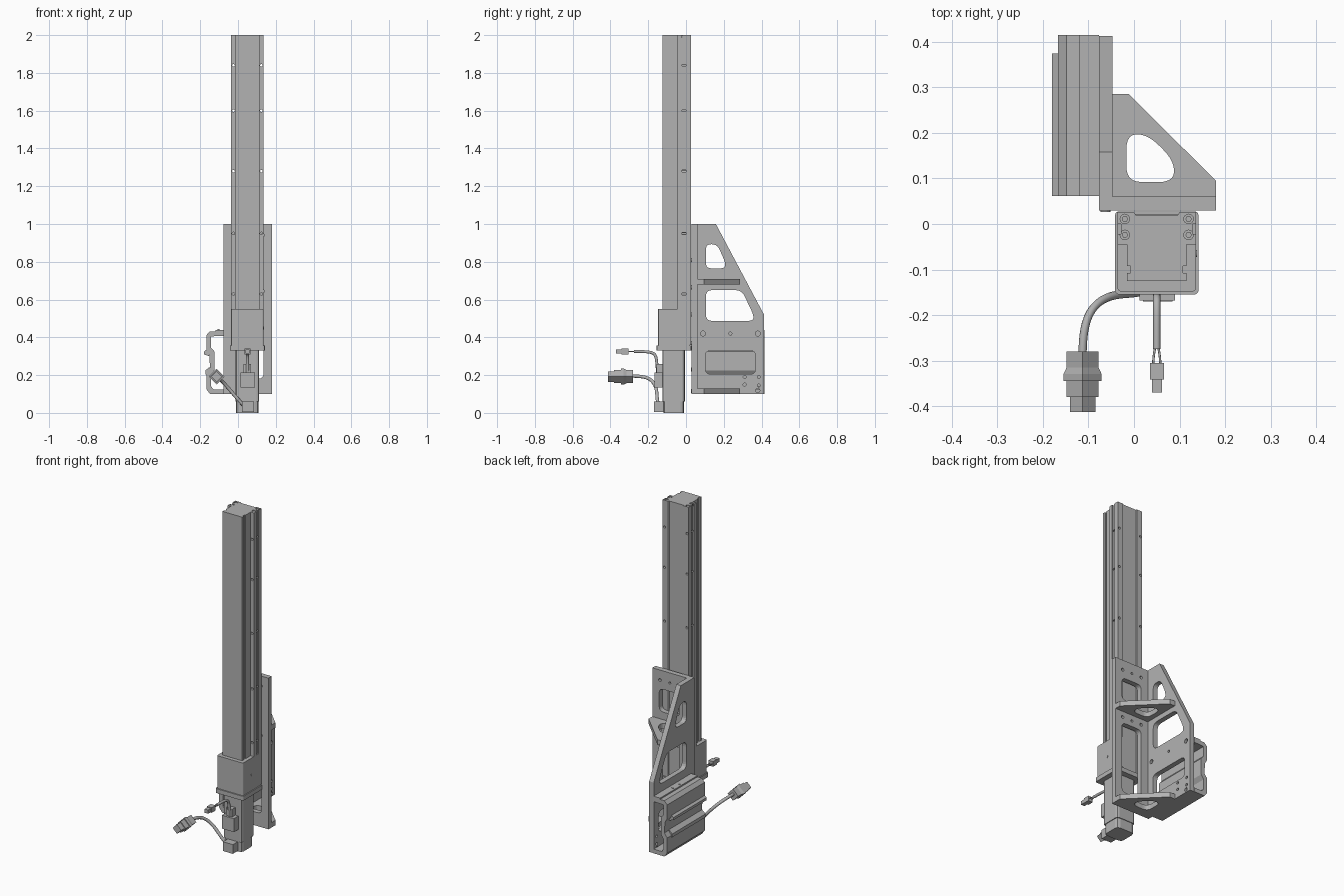
import bpy, bmesh, math
from mathutils import Vector, Matrix

if "Cube" in bpy.data.objects:
    bpy.data.objects.remove(bpy.data.objects["Cube"], do_unlink=True)

grey = bpy.data.materials.new("machined grey")
grey.use_nodes = True
COLOUR = (0.45, 0.45, 0.45, 1)
grey.diffuse_color = COLOUR
grey.node_tree.nodes["Principled BSDF"].inputs["Base Color"].default_value = COLOUR


def add(name, data):
    ob = bpy.data.objects.new(name, data)
    bpy.context.scene.collection.objects.link(ob)
    data.materials.append(grey)
    return ob


def rect(u0, u1, v0, v1):
    return [(u0, v0), (u1, v0), (u1, v1), (u0, v1)]


def rounded(pts, r, steps=5):
    """Replace each corner by a short curve."""
    out = []
    for i, p in enumerate(pts):
        p, a, b = Vector(p), Vector(pts[i - 1]), Vector(pts[(i + 1) % len(pts)])
        s = p + (a - p).normalized() * min(r, (a - p).length * 0.48)
        e = p + (b - p).normalized() * min(r, (b - p).length * 0.48)
        for k in range(steps + 1):
            t = k / steps
            out.append(tuple(s * (1 - t) ** 2 + p * 2 * t * (1 - t) + e * t * t))
    return out


def circle(u, v, r, n=16):
    return [(u + r * math.cos(math.tau * i / n), v + r * math.sin(math.tau * i / n)) for i in range(n)]


def prism(name, outline, axis, lo, hi, holes=()):
    """Extrude a flat outline with holes along an axis."""
    cu = bpy.data.curves.new(name, 'CURVE')
    cu.dimensions, cu.fill_mode, cu.extrude = '2D', 'BOTH', (hi - lo) / 2
    for loop in [outline, *holes]:
        sp = cu.splines.new('POLY')
        sp.points.add(len(loop) - 1)
        for pt, (u, v) in zip(sp.points, loop):
            pt.co = (u, v, 0, 1)
        sp.use_cyclic_u = True
    tmp = bpy.data.objects.new(name, cu)
    bpy.context.scene.collection.objects.link(tmp)
    dg = bpy.context.evaluated_depsgraph_get()
    me = bpy.data.meshes.new_from_object(tmp.evaluated_get(dg))
    bpy.data.objects.remove(tmp)
    mid = (lo + hi) / 2
    for vert in me.vertices:
        u, v, w = vert.co
        w += mid
        vert.co = {'x': (w, u, v), 'y': (u, w, v), 'z': (u, v, w)}[axis]
    bm = bmesh.new()
    bm.from_mesh(me)
    bmesh.ops.remove_doubles(bm, verts=bm.verts, dist=1e-5)
    bmesh.ops.recalc_face_normals(bm, faces=bm.faces)
    bm.to_mesh(me)
    bm.free()
    me.materials.clear()
    for poly in me.polygons:
        poly.use_smooth = False
    return add(name, me)


def box(name, x0, x1, y0, y1, z0, z1):
    return prism(name, rect(x0, x1, y0, y1), 'z', z0, z1)


def cones(name, x, z, parts, sides):
    """Stack of frusta along y: (y start, radius, y end, radius)."""
    bm = bmesh.new()
    for y0, r0, y1, r1 in parts:
        m = Matrix.Translation((x, (y0 + y1) / 2, z)) @ Matrix.Rotation(math.pi / 2, 4, 'X')
        bmesh.ops.create_cone(bm, cap_ends=True, segments=sides, radius1=r0, radius2=r1,
                              depth=abs(y1 - y0), matrix=m)
    me = bpy.data.meshes.new(name)
    bm.to_mesh(me)
    bm.free()
    return add(name, me)


def cable(name, pts, r):
    cu = bpy.data.curves.new(name, 'CURVE')
    cu.dimensions, cu.bevel_depth, cu.bevel_resolution = '3D', r, 3
    sp = cu.splines.new('NURBS')
    sp.points.add(len(pts) - 1)
    for pt, co in zip(sp.points, pts):
        pt.co = (*co, 1)
    sp.order_u, sp.use_endpoint_u, sp.resolution_u = 4, True, 8
    cu.use_fill_caps = True
    return add(name, cu)


# Tall actuator column: grooved half section mirrored about its centre line
CX = 0.05
half = [(0.065, -0.125), (0.065, -0.108), (0.058, -0.108), (0.058, -0.092), (0.065, -0.092),
        (0.065, -0.045), (0.086, -0.045), (0.086, -0.022), (0.079, -0.022), (0.079, 0),
        (0.086, 0), (0.086, 0.026), (0.05, 0.026), (0.046, 0.02)]
section = [(CX + u, v) for u, v in half] + [(CX - u, v) for u, v in reversed(half)]
column = prism("column", section, 'z', 0.36, 2.0)

# Mounting holes through the column flanges and counterbores in its top
cutters = []
for s in (-1, 1):
    for z in (0.63, 0.95, 1.28, 1.6, 1.84):
        cutters.append(prism("hole_cutter", circle(CX + s * 0.074, z, 0.007, 12), 'y', -0.1, 0.1))
    for y in (-0.024, 0.011):
        cutters.append(prism("bore_cutter", circle(CX + s * 0.070, y, 0.0105), 'z', 1.985, 2.05))
        prism("cap_screw", circle(CX + s * 0.070, y, 0.007, 6), 'z', 1.98, 1.997)
for cutter in cutters:
    mod = column.modifiers.new("cut", 'BOOLEAN')
    mod.operation, mod.solver, mod.object = 'DIFFERENCE', 'EXACT', cutter
dg = bpy.context.evaluated_depsgraph_get()
cut_mesh = bpy.data.meshes.new_from_object(column.evaluated_get(dg))
column.modifiers.clear()
column.data = cut_mesh
for cutter in cutters:
    bpy.data.objects.remove(cutter)

# Lower housing and flange
prism("housing", rounded(rect(-0.036, 0.136, -0.148, 0.022), 0.008), 'z', 0.355, 0.55)
prism("flange", rounded(rect(-0.042, 0.142, -0.155, 0.028), 0.012), 'z', 0.33, 0.356)
prism("housing_screw", circle(-0.065, 0.45, 0.008), 'x', 0.13, 0.138)

# Motor with end cap and plug blocks
motor = rect(-0.012, 0.112, -0.125, -0.006)
prism("motor_body", rounded(motor, 0.015, 2), 'z', 0.06, 0.335)
prism("motor_cap", rounded(rect(-0.01, 0.108, -0.12, -0.01), 0.02, 2), 'z', 0, 0.06)
box("cap_plug", 0.02, 0.085, -0.17, -0.11, 0.005, 0.06)
box("motor_plug", 0.012, 0.09, -0.168, -0.12, 0.135, 0.215)
box("plug_neck", 0.03, 0.07, -0.155, -0.12, 0.2, 0.26)

# Power cable with its stepped square connector
cable("power_cable", [(0.03, -0.145, 0.04), (0.0, -0.155, 0.07), (-0.04, -0.15, 0.12),
                      (-0.1, -0.18, 0.185), (-0.113, -0.24, 0.195), (-0.113, -0.29, 0.195)], 0.009)
cones("power_connector", -0.113, 0.192,
      [(-0.28, 0.035, -0.315, 0.035), (-0.315, 0.035, -0.33, 0.042), (-0.33, 0.042, -0.345, 0.042),
       (-0.345, 0.035, -0.38, 0.035), (-0.38, 0.028, -0.413, 0.028)], 4)

# Signal cable, split wires and small connector
cable("signal_cable", [(0.05, -0.15, 0.2), (0.05, -0.155, 0.27), (0.05, -0.155, 0.32),
                       (0.05, -0.2, 0.325), (0.05, -0.275, 0.325)], 0.008)
for s in (-1, 1):
    cable("signal_wire", [(0.05 + s * 0.003, -0.27, 0.325), (0.05 + s * 0.007, -0.285, 0.325),
                          (0.05 + s * 0.008, -0.31, 0.325)], 0.0025)
box("signal_connector", 0.035, 0.066, -0.342, -0.305, 0.31, 0.34)
box("signal_connector_tip", 0.039, 0.062, -0.37, -0.34, 0.314, 0.336)

# Bracket back plate with windows and bolt holes
plate_holes = [rounded(rect(0.0, 0.135, 0.755, 0.89), 0.03),
               rounded(rect(0.0, 0.135, 0.18, 0.61), 0.03)]
plate_holes += [circle(x, z, 0.009) for x in (0.0, 0.13) for z in (0.645, 0.94)]
plate_holes += [circle(0.065, z, 0.007) for z in (0.645, 0.94)]
prism("bracket_plate", rect(-0.077, 0.18, 0.1, 1.0), 'y', 0.03, 0.06, plate_holes)
for z in (0.115, 0.23, 0.37, 0.52, 0.665, 0.81):
    prism("plate_screw", circle(-0.063, z, 0.011), 'y', 0.026, 0.031, [circle(-0.063, z, 0.006, 6)])

# Bracket side web with lightening windows
web_holes = [
    rounded([(0.105, 0.765), (0.207, 0.765), (0.207, 0.8), (0.165, 0.893), (0.105, 0.893)], 0.03),
    rounded([(0.105, 0.487), (0.357, 0.487), (0.357, 0.52), (0.295, 0.65), (0.105, 0.65)], 0.035),
    rounded(rect(0.102, 0.368, 0.205, 0.33), 0.03)]
web_holes += [circle(y, 0.42, r) for y, r in ((0.09, 0.013), (0.235, 0.008), (0.38, 0.013))]
web_holes += [circle(y, z, 0.008) for y, z in ((0.31, 0.15), (0.31, 0.19), (0.385, 0.19), (0.385, 0.145))]
web_holes += [circle(0.38, 0.118, 0.011)]
web = [(0.06, 0.1), (0.413, 0.1), (0.413, 0.52), (0.158, 1.0), (0.06, 1.0)]
prism("bracket_web", web, 'x', -0.077, -0.047, web_holes)

# Two gussets
gusset = [(-0.047, 0.06), (0.18, 0.06), (0.18, 0.095), (-0.012, 0.286), (-0.047, 0.286)]
opening = rounded([(-0.017, 0.092), (0.088, 0.092), (0.088, 0.14), (0.03, 0.197), (-0.017, 0.197)], 0.035)
for z in (0.1, 0.68):
    prism("gusset", gusset, 'z', z, z + 0.03, [opening])

# Side rail: channel section with a stepped outer wall
rail = [(-0.077, 0.432), (-0.148, 0.432), (-0.167, 0.412), (-0.167, 0.33), (-0.152, 0.305),
        (-0.148, 0.24), (-0.167, 0.215), (-0.167, 0.125), (-0.148, 0.1), (-0.077, 0.1),
        (-0.077, 0.125), (-0.13, 0.125), (-0.142, 0.14), (-0.142, 0.2), (-0.125, 0.225),
        (-0.125, 0.325), (-0.142, 0.345), (-0.142, 0.405), (-0.077, 0.408)]
prism("side_rail", rail, 'y', 0.062, 0.415)
box("rail_lug", -0.12, -0.077, 0.062, 0.415, 0.425, 0.44)
for y in (0.207, 0.271):
    prism("rail_screw", circle(-0.103, y, 0.006), 'z', 0.438, 0.443)
for pts in ([(-0.166, 0.335), (-0.18, 0.325), (-0.18, 0.31), (-0.15, 0.3)],
            [(-0.15, 0.245), (-0.172, 0.225), (-0.172, 0.205), (-0.16, 0.2)]):
    prism("rail_lip", pts, 'y', 0.062, 0.375)
